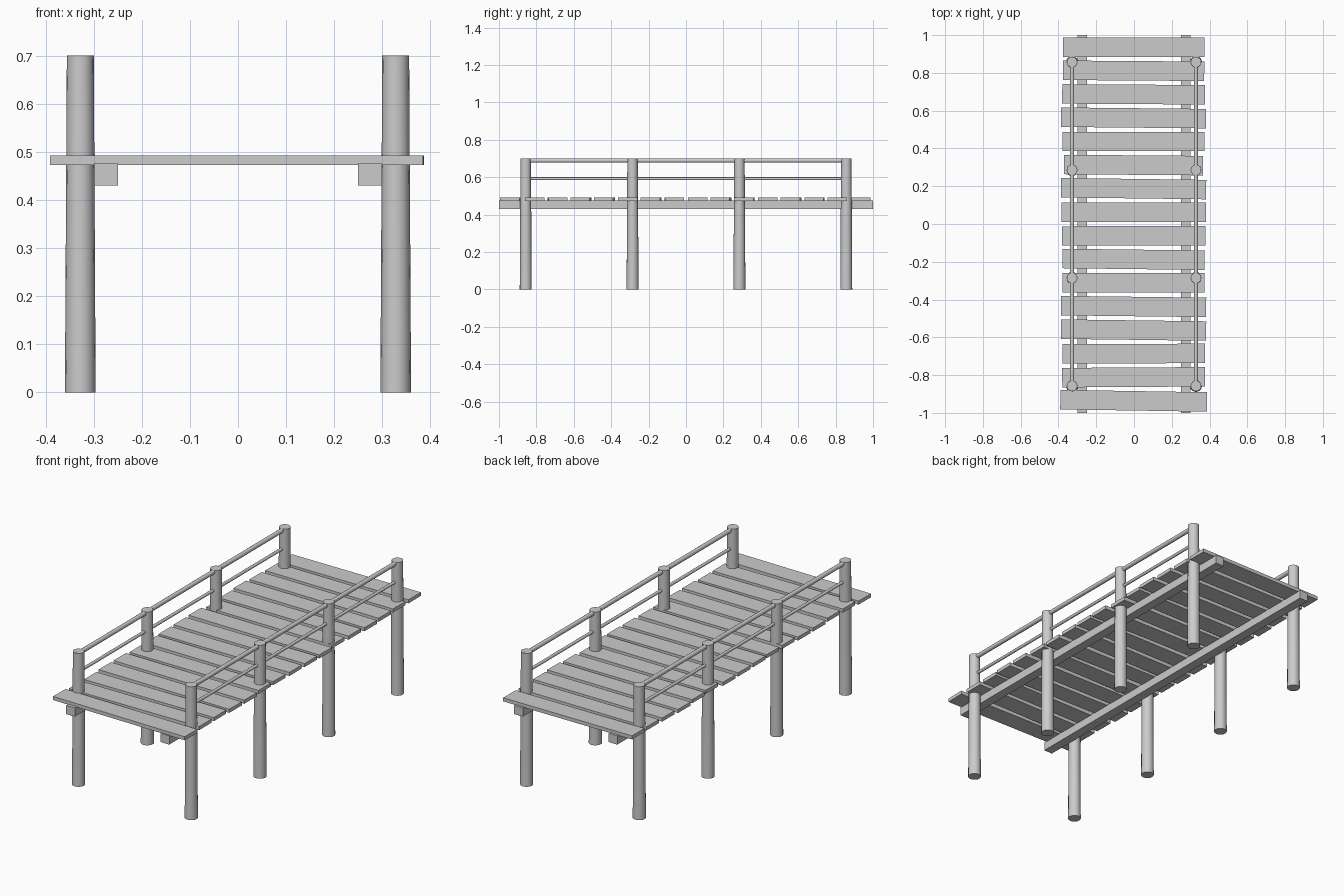
import bpy
import math

default = bpy.data.objects.get("Cube")
if default:
    bpy.data.objects.remove(default, do_unlink=True)

wood = bpy.data.materials.new("grey_wood")
wood.use_nodes = True
GREY = (0.6, 0.6, 0.6, 1)
wood.diffuse_color = GREY
wood.node_tree.nodes["Principled BSDF"].inputs["Base Color"].default_value = GREY


def finish(name):
    ob = bpy.context.object
    ob.name = name
    ob.data.materials.append(wood)
    return ob


def box(name, loc, size, turn=0):
    bpy.ops.mesh.primitive_cube_add(size=1, location=loc)
    ob = finish(name)
    ob.scale = size
    bpy.ops.object.transform_apply(location=False, rotation=False)
    ob.rotation_euler.z = turn


def pole(name, loc, r_start, r_end, length, along_y=False):
    turn = (math.pi / 2, 0, 0) if along_y else (0, 0, 0)
    bpy.ops.mesh.primitive_cone_add(vertices=16, radius1=r_start, radius2=r_end,
                                    depth=length, location=loc, rotation=turn)
    finish(name)
    bpy.ops.object.shade_smooth_by_angle(angle=math.radians(40))


# Deck planks, laid slightly unevenly: (half length, turn in milliradians)
planks = [(.388, -16), (.378, 6), (.377, 4), (.384, -13), (.384, -12),
          (.376, 0), (.376, -12), (.38, 3), (.382, 0), (.384, -13),
          (.368, -8), (.376, 0), (.384, -10), (.378, -6), (.374, -7), (.375, 0)]
for i, (half, turn) in enumerate(planks):
    y = -0.936 + i * 0.1248
    box("deck_plank", (-0.002, y, 0.4825), (2 * half, 0.103, 0.019), turn / 1000)

# Supports and railings on both sides
for side, s in (("left", 1), ("right", -1)):
    box(side + "_beam", (s * 0.275, 0, 0.453), (0.05, 2, 0.046))
    for k in range(4):
        pole(side + "_post", (s * 0.328, -0.857 + k * 0.5713, 0.35), 0.032, 0.028, 0.7)
    pole(side + "_top_rail", (s * 0.328, 0, 0.689), 0.0115, 0.0115, 1.75, True)
    pole(side + "_lower_rail", (s * 0.328, 0, 0.592), 0.008, 0.008, 1.72, True)
